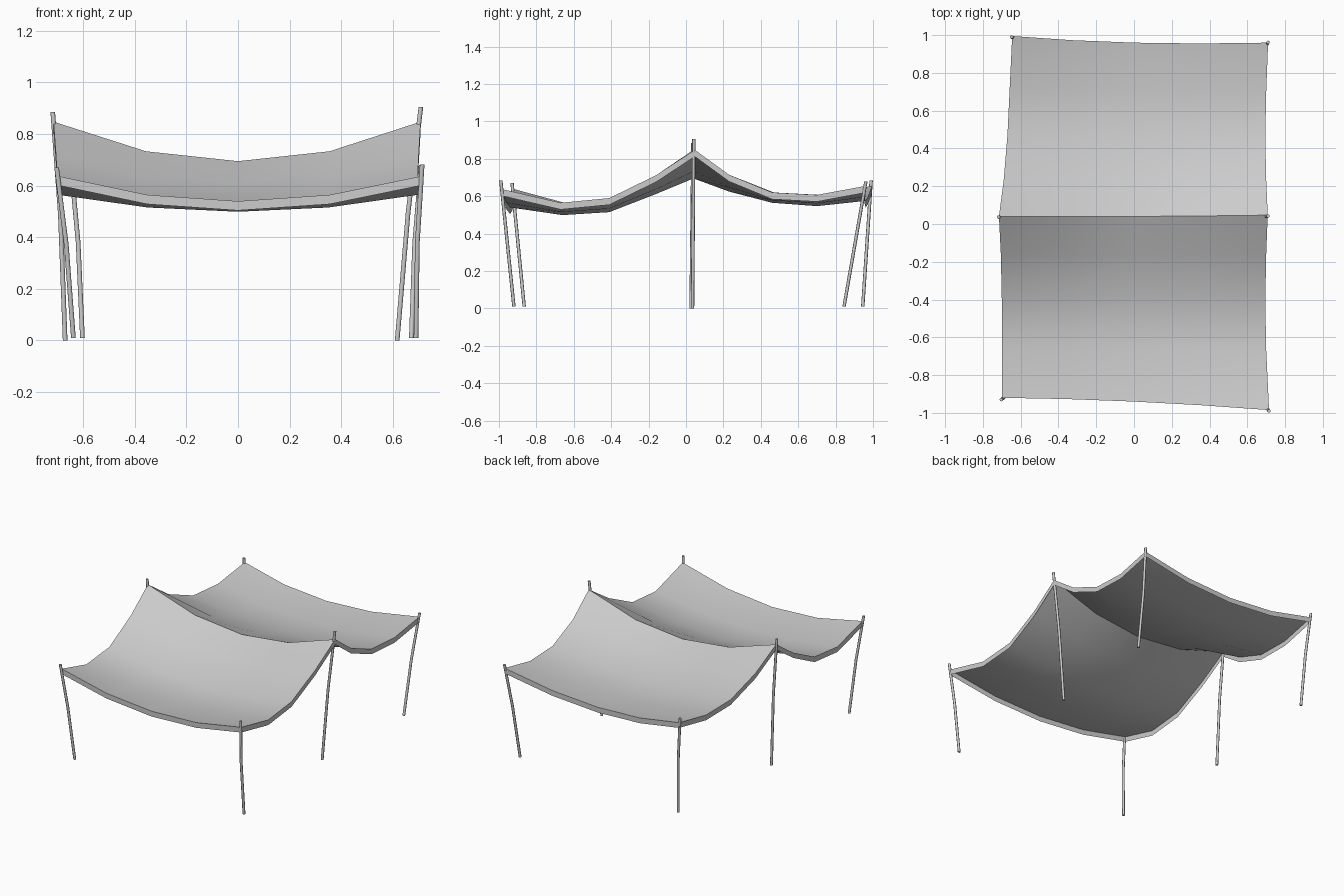
import bpy, bmesh
from mathutils import Vector

cube = bpy.data.objects.get("Cube")
if cube:
    bpy.data.objects.remove(cube, do_unlink=True)

grey = bpy.data.materials.new("light_grey")
grey.use_nodes = True
grey.diffuse_color = (0.6, 0.6, 0.6, 1)
for node in grey.node_tree.nodes:
    if node.type == "BSDF_PRINCIPLED":
        node.inputs["Base Color"].default_value = (0.6, 0.6, 0.6, 1)


def make_object(name, bm, angle):
    mesh = bpy.data.meshes.new(name)
    bm.to_mesh(mesh)
    bm.free()
    mesh.materials.append(grey)
    obj = bpy.data.objects.new(name, mesh)
    bpy.context.collection.objects.link(obj)
    bpy.ops.object.select_all(action="DESELECT")
    obj.select_set(True)
    bpy.context.view_layer.objects.active = obj
    bpy.ops.object.shade_smooth_by_angle(angle=angle)
    return obj


# Canopy cross rows: left x, right x, left y, middle y, right y, edge z, sag
ROWS = [
    (-.70, .715, -.92, -.94, -.985, .638, .098),
    (-.70, .70, -.65, -.66, -.67, .565, .066),
    (-.70, .695, -.40, -.41, -.41, .59, .075),
    (-.705, .70, -.16, -.16, -.16, .712, .10),
    (-.715, .708, .04, .04, .047, .848, .153),
    (-.69, .70, .23, .23, .23, .715, .09),
    (-.67, .695, .47, .46, .46, .62, .055),
    (-.658, .70, .72, .70, .70, .607, .06),
    (-.645, .71, .995, .96, .96, .655, .08),
]
COLS = 4
SKIRT = .036

bm = bmesh.new()
grid = []
for xl, xr, yl, ym, yr, z, sag in ROWS:
    row = []
    for i in range(COLS + 1):
        u = 2 * i / COLS - 1
        x = (xr + xl) / 2 * u * u + (xr - xl) / 2 * u
        y = ym + ((yl + yr) / 2 - ym) * u * u + (yr - yl) / 2 * u
        row.append(bm.verts.new((x, y, z - sag * (1 - u * u))))
    grid.append(row)
for a, b in zip(grid, grid[1:]):
    for i in range(COLS):
        bm.faces.new((a[i], a[i + 1], b[i + 1], b[i]))

# Hanging skirt around the open border
border = [e for e in bm.edges if e.is_boundary]
new = bmesh.ops.extrude_edge_only(bm, edges=border)["geom"]
for v in new:
    if isinstance(v, bmesh.types.BMVert):
        v.co.z -= SKIRT
bmesh.ops.recalc_face_normals(bm, faces=bm.faces)
if sum(f.normal.z for f in bm.faces) < 0:
    bmesh.ops.reverse_faces(bm, faces=bm.faces)
make_object("canopy_cloth", bm, .55)


# Slightly bent poles, built as rings along three points
def pole(name, top, foot, radius=.009, sides=8):
    top, foot = Vector(top), Vector(foot)
    mid = foot.lerp(top, .55)
    mid.x -= .008 if mid.x > 0 else -.008
    bm = bmesh.new()
    rings = []
    for p in (foot, mid, top):
        ring = bmesh.ops.create_circle(bm, segments=sides, radius=radius)["verts"]
        bmesh.ops.translate(bm, verts=ring, vec=p)
        rings.append(ring)
    for a, b in zip(rings, rings[1:]):
        for i in range(sides):
            j = (i + 1) % sides
            bm.faces.new((a[i], a[j], b[j], b[i]))
    bm.faces.new(rings[0])
    bm.faces.new(rings[-1])
    bmesh.ops.recalc_face_normals(bm, faces=bm.faces)
    make_object(name, bm, .9)


pole("front_left_pole", (.714, -.99, .683), (.69, -.92, .01))
pole("front_right_pole", (-.703, -.93, .67), (-.638, -.865, .01))
pole("middle_left_pole", (.709, .042, .905), (.617, .035, 0))
pole("middle_right_pole", (-.718, .037, .885), (-.67, .027, 0))
pole("back_left_pole", (.71, .962, .68), (.672, .845, .01))
pole("back_right_pole", (-.648, .99, .685), (-.603, .945, .01))
